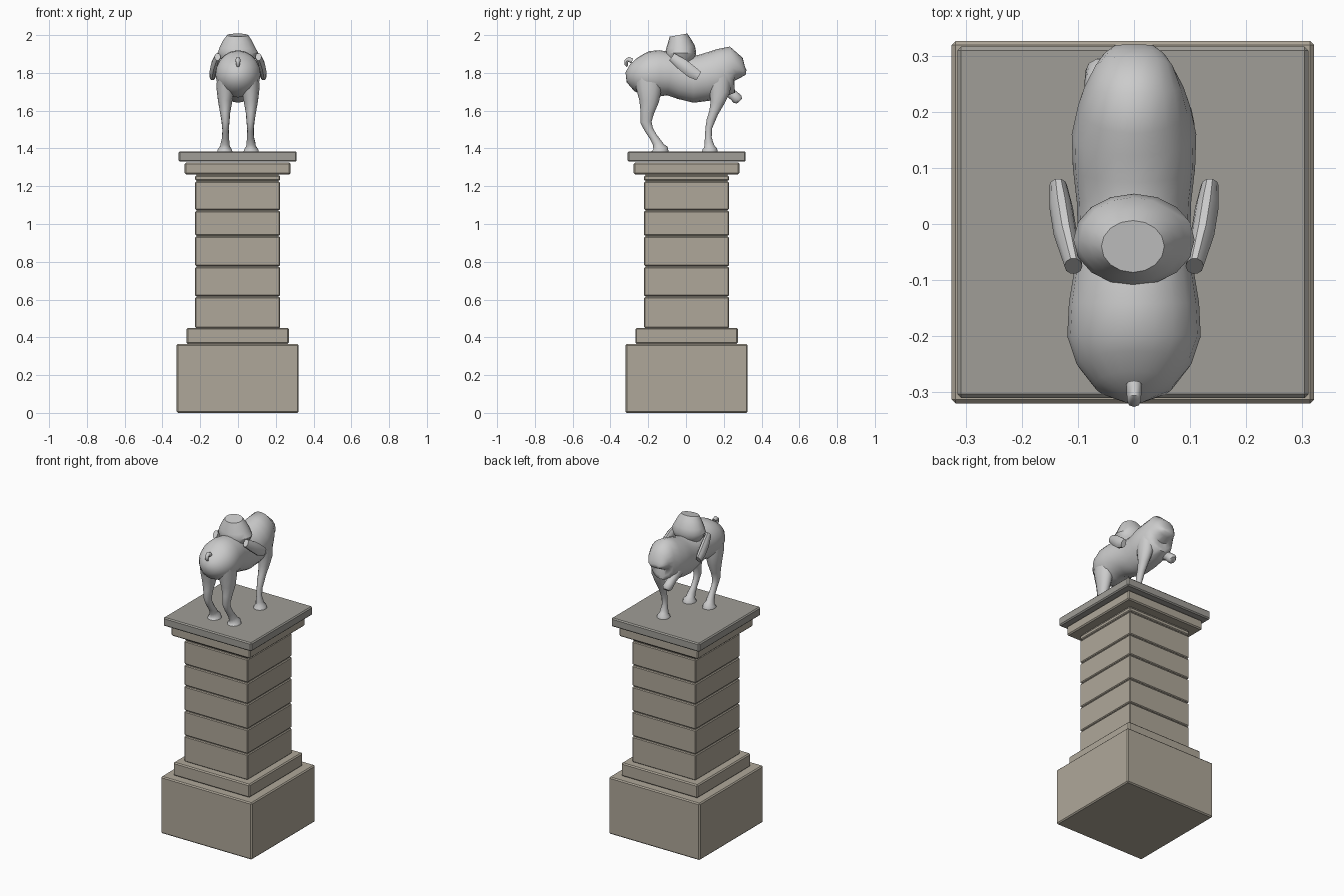
import bpy, bmesh, math
from mathutils import Vector


def material(name, rgb):
    m = bpy.data.materials.new(name)
    m.diffuse_color = (*rgb, 1)
    return m


tan = material("tan_stone", (0.43, 0.39, 0.32))
grey = material("grey_stone", (0.35, 0.34, 0.31))


def finish(name, bm, mat=None):
    me = bpy.data.meshes.new(name)
    bmesh.ops.recalc_face_normals(bm, faces=bm.faces)
    bm.to_mesh(me)
    bm.free()
    ob = bpy.data.objects.new(name, me)
    bpy.context.collection.objects.link(ob)
    if mat:
        me.materials.append(mat)
    return ob


def block(name, half, z0, z1, mat, bevel=0.007):
    bm = bmesh.new()
    bmesh.ops.create_cube(bm, size=1)
    for v in bm.verts:
        v.co = (v.co.x * 2 * half - 0.002, v.co.y * 2 * half + 0.003,
                z0 + (v.co.z + 0.5) * (z1 - z0))
    if bevel:
        bmesh.ops.bevel(bm, geom=bm.edges[:], offset=bevel, segments=1, affect='EDGES')
    return finish(name, bm, mat)


def loft(name, stations, sides=16, angle=50):
    """Skin ellipses along a path; station = x, y, z, radius in x, other radius."""
    bm = bmesh.new()
    pts = [Vector(s[:3]) for s in stations]
    rings = []
    for i, s in enumerate(stations):
        t = pts[min(i + 1, len(pts) - 1)] - pts[max(i - 1, 0)]
        t.x = 0
        u = Vector((1, 0, 0))
        v = t.normalized().cross(u)
        rings.append([bm.verts.new(pts[i] + u * s[3] * math.cos(a) + v * s[4] * math.sin(a))
                      for a in (2 * math.pi * k / sides for k in range(sides))])
    for a, b in zip(rings, rings[1:]):
        for k in range(sides):
            j = (k + 1) % sides
            bm.faces.new((a[k], a[j], b[j], b[k]))
    bm.faces.new(rings[0])
    bm.faces.new(rings[-1])
    ob = finish(name, bm)
    bpy.ops.object.select_all(action='DESELECT')
    ob.select_set(True)
    bpy.context.view_layer.objects.active = ob
    bpy.ops.object.shade_smooth_by_angle(angle=math.radians(angle))
    return ob


# Pedestal: base, plinth, five courses around a recessed core, cornice, slab
block("pedestal_base", 0.323, 0, 0.365, tan)
block("pedestal_plinth", 0.271, 0.365, 0.45, tan)
block("pedestal_core", 0.217, 0.44, 1.27, tan, 0)
for i, (a, b) in enumerate([(0.45, 0.613), (0.618, 0.772), (0.778, 0.933),
                            (0.939, 1.069), (1.075, 1.224), (1.23, 1.256)]):
    block(f"pedestal_course_{i + 1}", 0.225, a, b, tan, 0.005)
block("pedestal_cornice", 0.28, 1.263, 1.325, tan)
block("pedestal_slab", 0.313, 1.33, 1.385, grey)

# Horse trunk with broken neck: y, top z, bottom z, half width
trunk = [(-0.308, 1.85, 1.80, 0.025), (-0.288, 1.882, 1.745, 0.07),
         (-0.25, 1.902, 1.70, 0.102), (-0.20, 1.915, 1.67, 0.119),
         (-0.14, 1.92, 1.675, 0.116), (-0.08, 1.908, 1.68, 0.106),
         (-0.02, 1.892, 1.66, 0.1), (0.04, 1.89, 1.642, 0.102),
         (0.10, 1.9, 1.65, 0.109), (0.16, 1.918, 1.665, 0.111),
         (0.21, 1.935, 1.685, 0.1), (0.245, 1.94, 1.715, 0.088),
         (0.275, 1.885, 1.75, 0.072), (0.302, 1.835, 1.775, 0.055),
         (0.318, 1.815, 1.79, 0.035)]
loft("horse_trunk", [(0, y, (t + b) / 2, w, (t - b) / 2) for y, t, b, w in trunk], 20, 60)

# Hind legs: thigh, hock, cannon, hoof
hind = [(0.055, -0.20, 1.80, 0.055, 0.08), (0.064, -0.196, 1.72, 0.05, 0.068),
        (0.068, -0.195, 1.65, 0.038, 0.052), (0.068, -0.205, 1.59, 0.027, 0.036),
        (0.066, -0.212, 1.54, 0.021, 0.03), (0.066, -0.197, 1.50, 0.017, 0.023),
        (0.066, -0.172, 1.46, 0.018, 0.021), (0.068, -0.153, 1.43, 0.023, 0.025),
        (0.069, -0.145, 1.41, 0.026, 0.03), (0.07, -0.138, 1.398, 0.036, 0.042),
        (0.07, -0.138, 1.384, 0.04, 0.046)]
for side, sx in (("left", -1), ("right", 1)):
    loft(f"hind_leg_{side}", [(sx * s[0], *s[1:]) for s in hind], 12)

# Standing foreleg and raised broken foreleg
loft("foreleg_standing", [
    (0.06, 0.175, 1.80, 0.045, 0.07), (0.066, 0.178, 1.70, 0.042, 0.055),
    (0.068, 0.165, 1.64, 0.03, 0.036), (0.068, 0.147, 1.59, 0.023, 0.025),
    (0.068, 0.132, 1.55, 0.021, 0.023), (0.068, 0.121, 1.51, 0.016, 0.018),
    (0.068, 0.118, 1.46, 0.017, 0.018), (0.069, 0.121, 1.43, 0.023, 0.023),
    (0.07, 0.124, 1.41, 0.025, 0.028), (0.07, 0.126, 1.398, 0.036, 0.038),
    (0.07, 0.126, 1.384, 0.039, 0.042)], 12)
loft("foreleg_raised", [
    (-0.062, 0.14, 1.79, 0.04, 0.06), (-0.064, 0.19, 1.735, 0.036, 0.042),
    (-0.062, 0.23, 1.698, 0.027, 0.027), (-0.06, 0.255, 1.678, 0.028, 0.028),
    (-0.058, 0.274, 1.66, 0.028, 0.03), (-0.058, 0.283, 1.65, 0.018, 0.018)], 10)

# Curled tail stub
loft("tail", [(0, -0.285, 1.863, 0.014, 0.014), (0, -0.305, 1.872, 0.013, 0.013),
              (0, -0.316, 1.862, 0.012, 0.011), (0, -0.317, 1.845, 0.01, 0.009),
              (0, -0.311, 1.835, 0.007, 0.006)], 8)

# Broken rider: lower torso and thigh stumps
loft("rider_torso", [(0, -0.028, 1.84, 0.07, 0.05), (0, -0.028, 1.875, 0.095, 0.075),
                     (0, -0.028, 1.905, 0.108, 0.082), (-0.003, -0.029, 1.935, 0.094, 0.077),
                     (-0.003, -0.035, 1.972, 0.076, 0.061),
                     (-0.002, -0.04, 2.0, 0.056, 0.047)], 16, 40)
for side, sx in (("left", -1), ("right", 1)):
    loft(f"rider_thigh_{side}", [(sx * 0.108, -0.075, 1.885, 0.016, 0.024),
                                 (sx * 0.122, -0.02, 1.845, 0.021, 0.033),
                                 (sx * 0.13, 0.03, 1.805, 0.021, 0.034),
                                 (sx * 0.135, 0.068, 1.783, 0.016, 0.026)], 10, 40)
